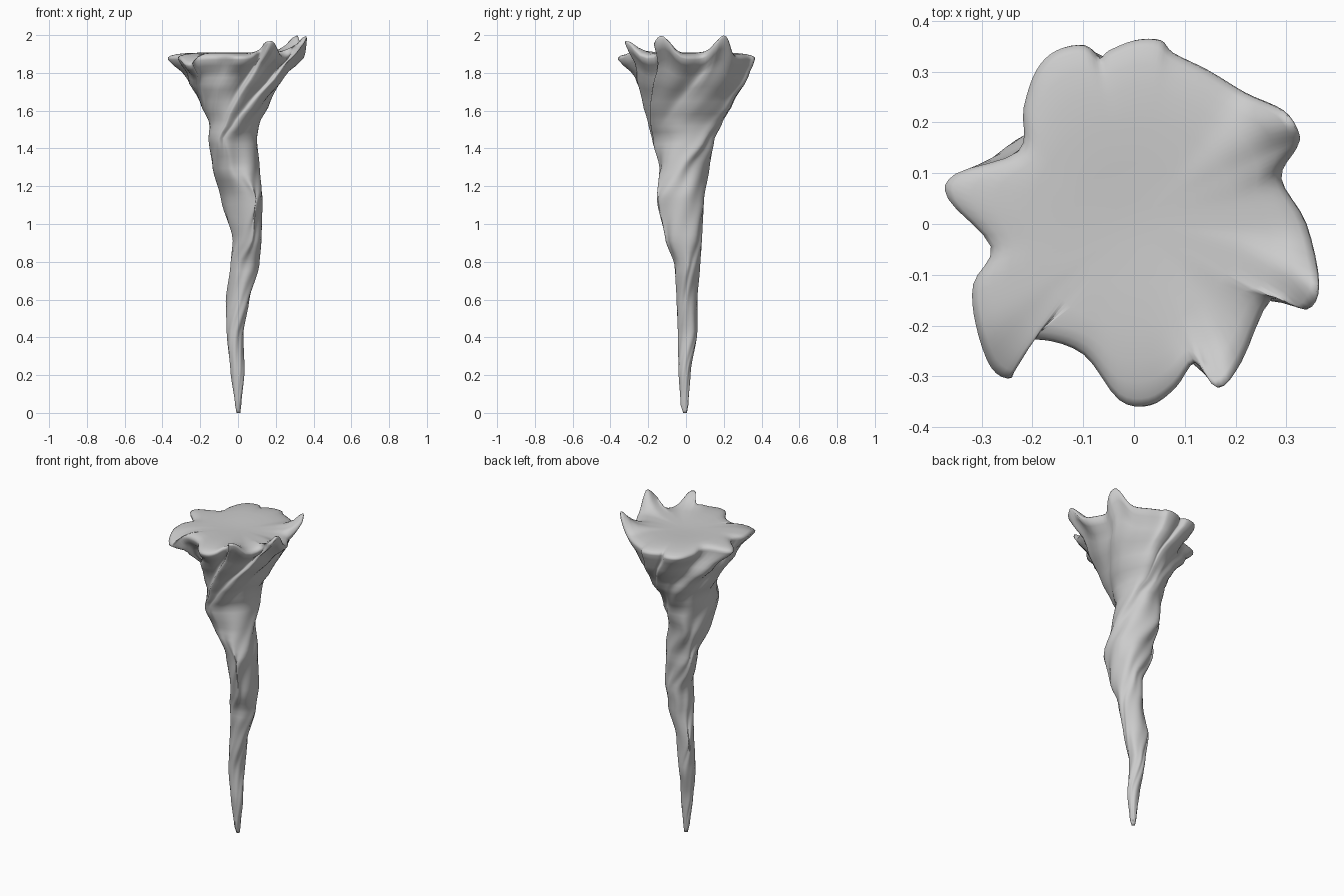
import bpy, bmesh
from math import atan2, cos, sin, pi, radians, exp, hypot

if "Cube" in bpy.data.objects:
    bpy.data.objects.remove(bpy.data.objects["Cube"])

# Trunk silhouette: z, then min/max along x, y and the diagonals x+y, x-y
SECTIONS = [
    (0.00, -.008, .012, -.015, .005, -.012, .01, -.008, .014),
    (0.04, -.015, .017, -.028, .012, -.022, .015, -.015, .022),
    (0.22, -.04, .035, -.04, .025, -.035, .03, -.03, .035),
    (0.42, -.06, .028, -.043, .06, -.055, .04, -.06, .03),
    (0.60, -.065, .06, -.05, .06, -.037, .045, -.08, .04),
    (0.78, -.04, .113, -.06, .075, -.04, .1, -.055, .08),
    (0.92, -.027, .125, -.11, .085, -.045, .117, -.04, .14),
    (1.13, -.09, .13, -.155, .095, -.06, .11, -.1, .16),
    (1.30, -.135, .115, -.14, .125, -.14, .1, -.16, .11),
    (1.45, -.157, .10, -.18, .15, -.18, .13, -.15, .09),
    (1.53, -.15, .112, -.20, .19, -.17, .14, -.15, .13),
    (1.64, -.20, .17, -.23, .25, -.2, .2, -.19, .19),
    (1.78, -.275, .25, -.27, .33, -.28, .28, -.28, .28),
    (1.87, -.37, .365, -.36, .365, -.36, .36, -.36, .36)]

# Petal rim seen from above, counter-clockwise
RIM = [
    (.34, 0), (.29, .09), (.32, .15), (.325, .18), (.295, .225), (.22, .26),
    (.145, .305), (.075, .34), (.05, .365), (0, .365), (-.05, .345), (-.07, .33),
    (-.1, .355), (-.155, .345), (-.195, .305), (-.22, .23), (-.23, .145),
    (-.355, .1), (-.37, .05), (-.285, -.045), (-.32, -.12), (-.315, -.2),
    (-.285, -.285), (-.245, -.305), (-.235, -.245), (-.185, -.23), (-.1, -.26),
    (-.03, -.35), (.03, -.36), (.08, -.325), (.12, -.275), (.165, -.325),
    (.21, -.275), (.27, -.15), (.34, -.17), (.365, -.12)]

# Raised and drooping petal tips: x, y, height offset
TIPS = [(.355, -.13, .117), (.31, .2, .117), (.17, -.31, .09), (-.265, -.3, -.035)]
TWIST = radians(210)
Z_RIM = 1.87


def spline(p, q, r, s, t):
    """Catmull-Rom point between q and r."""
    return [b + .5 * t * (c - a + t * (2*a - 5*b + 4*c - d + t * (3*(b - c) + d - a)))
            for a, b, c, d in zip(p, q, r, s)]


n = len(RIM)
rim = [spline(RIM[i-1], RIM[i], RIM[(i+1) % n], RIM[(i+2) % n], k / 4)
       for i in range(n) for k in range(4)]
N = len(rim)

# Smoothed, unwrapped angles keep the vertical strands evenly spread
ang = [atan2(y, x) for x, y in rim]
for i in range(1, N):
    while ang[i] < ang[i-1] - pi:
        ang[i] += 2 * pi


def wrapped(i):
    return ang[i % N] + 2 * pi * (i // N)


theta = [sum(wrapped(i + k) for k in range(-10, 11)) / 21 for i in range(N)]
lift = [sum(h * exp(-(hypot(x - a, y - b) / .065) ** 2) for a, b, h in TIPS) for x, y in rim]


def bounds_at(z):
    for i in range(len(SECTIONS) - 1):
        a, b = SECTIONS[i], SECTIONS[i + 1]
        if z <= b[0] + 1e-6:
            t = (z - a[0]) / (b[0] - a[0])
            t = t * .5 + .5 * t * t * (3 - 2 * t)
            return [p + (q - p) * t for p, q in zip(a[1:], b[1:])]
    return SECTIONS[-1][1:]


def ring_points(z):
    """Section touching the eight silhouette bounds, opening into the petal rim."""
    x0, x1, y0, y1, s0, s1, d0, d1 = bounds_at(z)
    reach = [x1, s1, y1, -d0, -x0, -s0, -y0, d1]
    wave = []
    for m in range(4):
        k = (.125, .25, .25, .12)[m]
        wave.append((m, k * sum(h * cos(m * i * pi / 4) for i, h in enumerate(reach)),
                     k * sum(h * sin(m * i * pi / 4) for i, h in enumerate(reach))))
    cx, cy = wave[1][1:]
    size = wave[0][1] / .365
    t = max(0, (z - 1.4) / (Z_RIM - 1.4)) ** 1.4
    drop = Z_RIM - z
    turn = -TWIST * drop * drop / (drop + .15)
    pts = []
    for (rx, ry), th in zip(rim, theta):
        a = th + turn
        h = sum(p * cos(m * a) + q * sin(m * a) for m, p, q in wave)
        g = sum(m * (q * cos(m * a) - p * sin(m * a)) for m, p, q in wave)
        # Fine spiral creases
        c = 1 + .03 * cos(7 * th + 1) + .04 * cos(3 * th - radians(183))
        x = cx + (h * cos(a) - g * sin(a) - cx) * c
        y = cy + (h * sin(a) + g * cos(a) - cy) * c
        px = cx + size * (rx * cos(turn) - ry * sin(turn))
        py = cy + size * (rx * sin(turn) + ry * cos(turn))
        pts.append((x + (px - x) * t, y + (py - y) * t))
    xs, ys = zip(*pts)
    return [(x0 + (x - min(xs)) / (max(xs) - min(xs)) * (x1 - x0),
             y0 + (y - min(ys)) / (max(ys) - min(ys)) * (y1 - y0),
             z + up * max(0, (z - 1.6) / (Z_RIM - 1.6)) ** 2)
            for (x, y), up in zip(pts, lift)]


bm = bmesh.new()
rings = []


def add_ring(points):
    rings.append([bm.verts.new(p) for p in points])


# Outer twisted trunk and flared petals
for z in [0, .015, .04, .08] + [.08 + (Z_RIM - .08) * k / 56 for k in range(1, 57)]:
    add_ring(ring_points(z))
# Rounded lip, then a shallow disc whose rings relax into circles
for s, keep, up in [(.99, 1, .012), (.96, .85, .022), (.9, .45, .03),
                    (.82, .15, .035), (.68, .03, .037), (.4, 0, .033), (.15, 0, .03)]:
    k = min(1, max(0, .98 - s) * 3.5)
    add_ring([(s * (x + (.3 * cos(a) - x) * k), s * (y + (.3 * sin(a) - y) * k),
               Z_RIM + up + h * keep) for (x, y), a, h in zip(rim, theta, lift)])
for lower, upper in zip(rings, rings[1:]):
    for i in range(N):
        j = (i + 1) % N
        bm.faces.new((lower[i], lower[j], upper[j], upper[i]))
# Close the pointed foot and the middle of the disc
for ring, tip in ((rings[0], (0, -.005, 0)), (rings[-1], (0, 0, Z_RIM + .029))):
    v = bm.verts.new(tip)
    for i in range(N):
        bm.faces.new((ring[i], ring[(i + 1) % N], v))
bmesh.ops.recalc_face_normals(bm, faces=bm.faces)
for f in bm.faces:
    f.smooth = True

mesh = bpy.data.meshes.new("twisted_flower_trunk")
bm.to_mesh(mesh)
bm.free()
trunk = bpy.data.objects.new("twisted_flower_trunk", mesh)
bpy.context.collection.objects.link(trunk)
